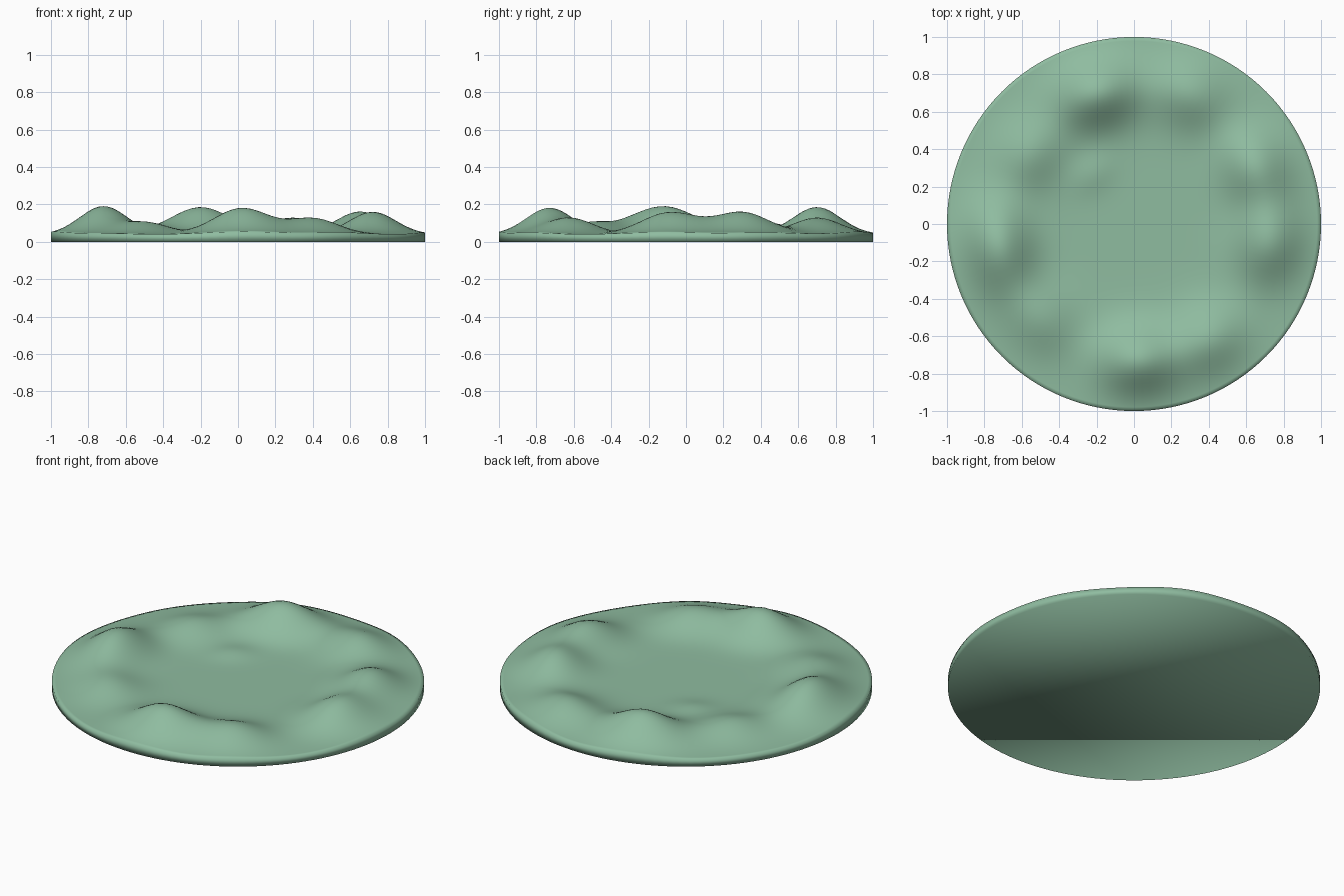
import bpy, bmesh, math

if "Cube" in bpy.data.objects:
    bpy.data.objects.remove(bpy.data.objects["Cube"])

SEGMENTS, RINGS, BASE = 128, 48, 0.04

# Hills: x, y, height above the base, spread along the ring
HILLS = [
    (-0.72, -0.12, 0.150, 0.18),
    (-0.50, -0.50, 0.063, 0.14),
    (0.02, -0.73, 0.140, 0.15),
    (0.40, -0.62, 0.085, 0.14),
    (0.72, -0.09, 0.116, 0.15),
    (0.65, 0.30, 0.118, 0.15),
    (0.30, 0.70, 0.088, 0.15),
    (-0.20, 0.70, 0.145, 0.16),
    (-0.56, 0.38, 0.070, 0.14),
    (-0.22, 0.27, 0.018, 0.09),
]


def ground_height(x, y):
    z = BASE
    for hx, hy, h, spread in HILLS:
        r = math.hypot(hx, hy)
        ux, uy = hx / r, hy / r
        across = (x - hx) * ux + (y - hy) * uy
        along = -(x - hx) * uy + (y - hy) * ux
        depth = 0.125 if r > 0.5 else 0.07
        z += h * math.exp(-0.5 * ((across / depth) ** 2 + (along / spread) ** 2))
    return z


bm = bmesh.new()


def ring(radius, height):
    verts = []
    for i in range(SEGMENTS):
        a = math.tau * i / SEGMENTS
        x, y = radius * math.cos(a), radius * math.sin(a)
        verts.append(bm.verts.new((x, y, height(x, y))))
    return verts


def bridge(inner, outer):
    for i in range(SEGMENTS):
        j = (i + 1) % SEGMENTS
        bm.faces.new((inner[i], outer[i], outer[j], inner[j]))


# Rolling top surface, from the centre outwards
centre = bm.verts.new((0, 0, ground_height(0, 0)))
current = ring(1 / RINGS, ground_height)
for i in range(SEGMENTS):
    bm.faces.new((centre, current[i], current[(i + 1) % SEGMENTS]))
for k in range(2, RINGS + 1):
    nxt = ring(k / RINGS, ground_height)
    bridge(current, nxt)
    current = nxt

# Rim wall and flat underside
bottom = ring(1.0, lambda x, y: 0.0)
bridge(current, bottom)
bm.faces.new(bottom[::-1])

for f in bm.faces:
    f.smooth = True
mesh = bpy.data.meshes.new("hilly_ground")
bm.to_mesh(mesh)
bm.free()

green = bpy.data.materials.new("soft_green")
green.diffuse_color = (0.275, 0.503, 0.352, 1)
green.use_nodes = True
green.node_tree.nodes["Principled BSDF"].inputs["Base Color"].default_value = green.diffuse_color
mesh.materials.append(green)
ground = bpy.data.objects.new("hilly_ground", mesh)
bpy.context.collection.objects.link(ground)
